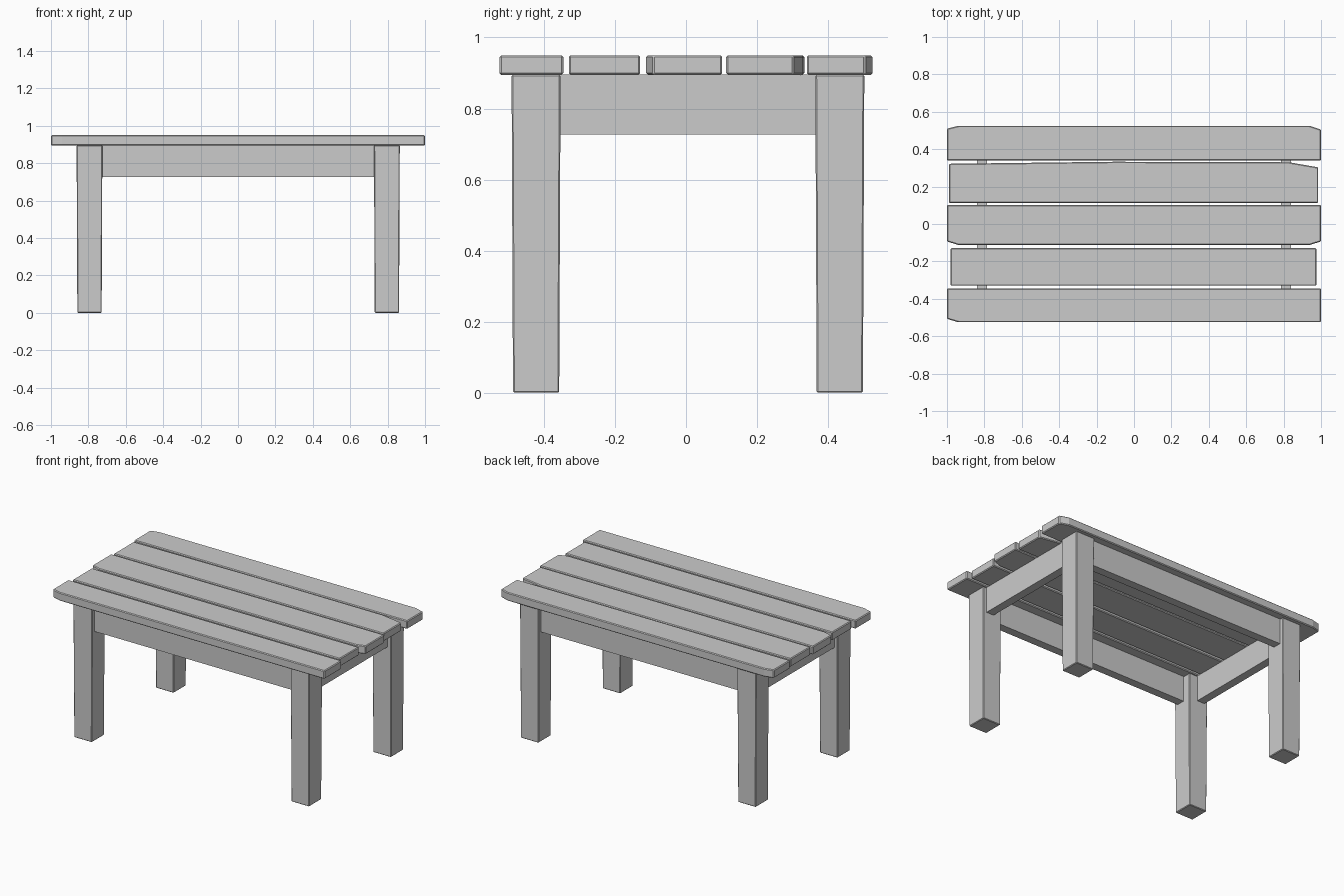
import bpy, bmesh

if "Cube" in bpy.data.objects:
    bpy.data.objects.remove(bpy.data.objects["Cube"])


def loft(name, bottom, top, z0, z1, bevel=0.0):
    """Closed solid between two matching outlines."""
    bm = bmesh.new()
    lo = [bm.verts.new((x, y, z0)) for x, y in bottom]
    hi = [bm.verts.new((x, y, z1)) for x, y in top]
    n = len(lo)
    bm.faces.new(lo[::-1])
    bm.faces.new(hi)
    for i in range(n):
        j = (i + 1) % n
        bm.faces.new((lo[i], lo[j], hi[j], hi[i]))
    bmesh.ops.recalc_face_normals(bm, faces=bm.faces)
    mesh = bpy.data.meshes.new(name)
    bm.to_mesh(mesh)
    bm.free()
    obj = bpy.data.objects.new(name, mesh)
    bpy.context.collection.objects.link(obj)
    if bevel:
        mod = obj.modifiers.new("worn_edges", 'BEVEL')
        mod.width = bevel
        mod.segments = 1
        mod.limit_method = 'ANGLE'
        mod.angle_limit = 0.7
    return obj


def rect(x0, x1, y0, y1):
    return [(x0, y0), (x1, y0), (x1, y1), (x0, y1)]


# Tabletop planks, some with clipped corners
planks = {
    "plank_back": [(-1, .34), (1, .34), (1, .505), (.94, .525), (-.94, .525), (-1, .51)],
    "plank_mid_back": [(-.99, .113), (.985, .113), (.985, .303), (.83, .33), (-.1, .333), (-.99, .322)],
    "plank_middle": [(-.94, -.112), (.94, -.112), (1, -.093), (1, .102), (-1, .102), (-1, -.093)],
    "plank_mid_front": rect(-.98, .975, -.33, -.129),
    "plank_front": [(-.94, -.525), (1, -.525), (1, -.345), (-1, -.345), (-1, -.507)],
}
for name, outline in planks.items():
    loft(name, outline, outline, .895, .95, .005)

# Slightly tapered legs
for side, cx in (("left", -.794), ("right", .796)):
    for end, cy in (("front", -.422), ("back", .433)):
        a, b = .065, .069
        loft(f"{end}_{side}_leg",
             rect(cx - a, cx + a, cy - a, cy + a),
             rect(cx - b, cx + b, cy - b, cy + b), 0, .895, .004)

# Aprons between the legs, set in a little from the outer leg faces
for name, r in {
    "front_apron": rect(-.73, .732, -.465, -.41),
    "back_apron": rect(-.73, .732, .421, .476),
    "left_apron": rect(-.84, -.785, -.358, .369),
    "right_apron": rect(.785, .84, -.358, .369),
}.items():
    loft(name, r, r, .727, .896)
